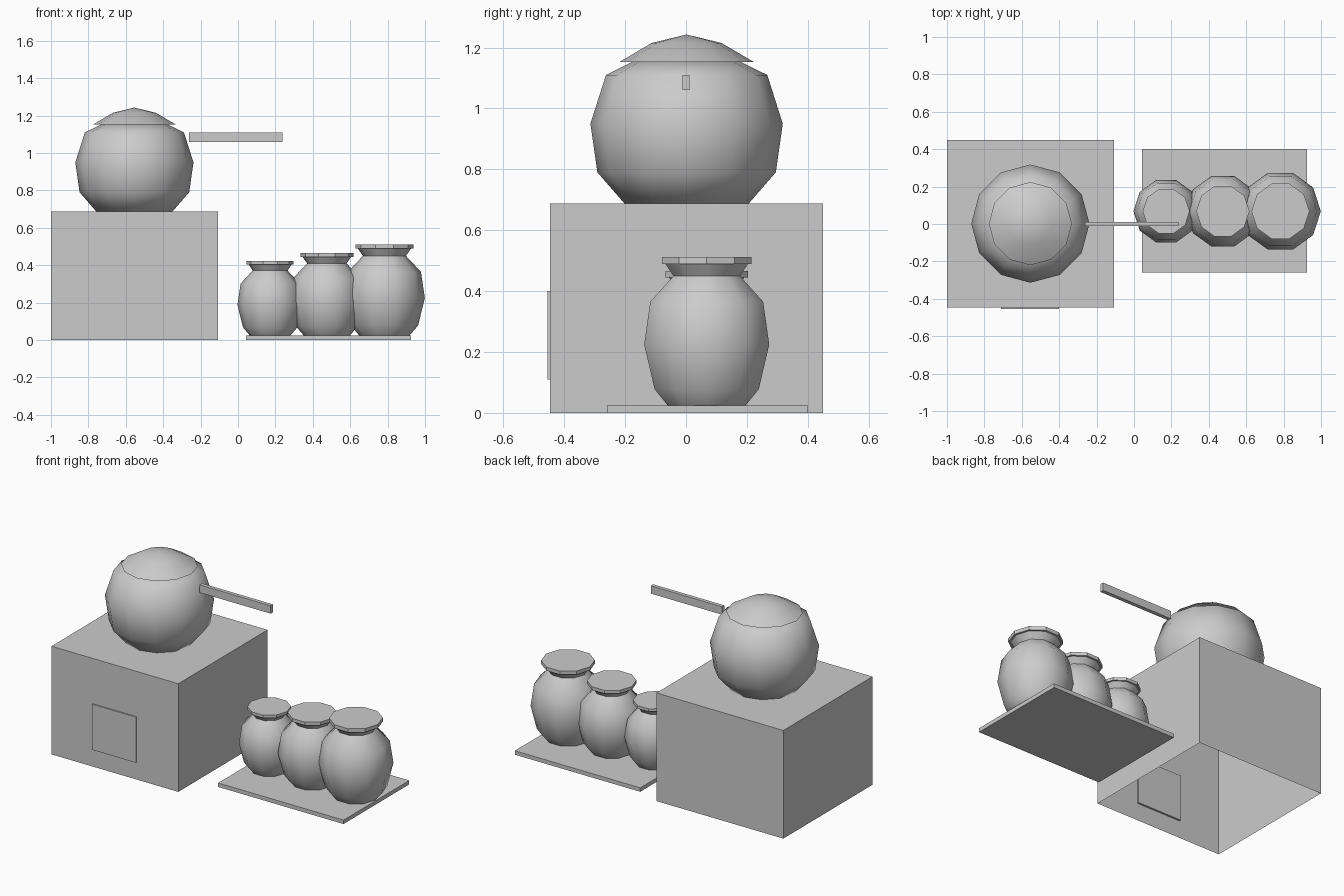
import bpy, bmesh
from math import cos, sin, pi, radians

if "Cube" in bpy.data.objects:
    bpy.data.objects.remove(bpy.data.objects["Cube"])


def finish(name, bm, smooth=None):
    bmesh.ops.recalc_face_normals(bm, faces=bm.faces)
    mesh = bpy.data.meshes.new(name)
    bm.to_mesh(mesh)
    bm.free()
    ob = bpy.data.objects.new(name, mesh)
    bpy.context.collection.objects.link(ob)
    if smooth:
        bpy.ops.object.select_all(action='DESELECT')
        ob.select_set(True)
        bpy.context.view_layer.objects.active = ob
        bpy.ops.object.shade_smooth_by_angle(angle=radians(smooth))
    return ob


def box(name, lo, hi, open_bottom=False):
    bm = bmesh.new()
    bmesh.ops.create_cube(bm, size=1)
    for v in bm.verts:
        v.co = [l + (c + 0.5) * (h - l) for c, l, h in zip(v.co, lo, hi)]
    bm.normal_update()
    if open_bottom:
        under = [f for f in bm.faces if f.normal.z < -0.9]
        bmesh.ops.delete(bm, geom=under, context='FACES_ONLY')
    return finish(name, bm)


def lathe(name, profile, sides, x, y, smooth):
    """Revolve (radius, z) pairs; both ends are capped, radius 0 makes an apex."""
    bm = bmesh.new()
    rings = []
    for r, z in profile:
        n = sides if r > 0 else 1
        rings.append([bm.verts.new((x + r * cos(2 * pi * i / sides),
                                    y + r * sin(2 * pi * i / sides), z)) for i in range(n)])
    for a, b in zip(rings, rings[1:]):
        for i in range(sides):
            j = (i + 1) % sides
            if len(b) == 1:
                bm.faces.new((a[i], a[j], b[0]))
            else:
                bm.faces.new((a[i], a[j], b[j], b[i]))
    for ring in (rings[0], rings[-1]):
        if len(ring) > 1:
            bm.faces.new(ring)
    return finish(name, bm, smooth)


# Stove body (open underneath) and its fire door
box("stove_body", (-1, -0.447, 0), (-0.107, 0.45, 0.688), open_bottom=True)
box("fire_door", (-0.71, -0.455, 0.11), (-0.40, -0.435, 0.40))

# Round cooking pot, domed lid and long handle
PX, PY = -0.554, 0.002
lathe("pot", [(0.2, 0.683), (0.293, 0.79), (0.316, 0.95), (0.265, 1.11), (0.18, 1.152)],
      12, PX, PY, 50)
lathe("pot_lid", [(0.222, 1.152), (0.115, 1.215), (0, 1.243)], 12, PX, PY, 50)
box("pot_handle", (-0.262, -0.012, 1.06), (0.238, 0.012, 1.11))

# Tray with three jars growing in size
box("tray", (0.042, -0.26, 0), (0.925, 0.4, 0.025))
BODY = [(0.135, 0), (0.18, 0.053), (0.216, 0.2), (0.195, 0.34), (0.115, 0.425), (0.142, 0.464)]
RIM = [(0.155, 0.464), (0.155, 0.487)]
jars = [("small", 0.172, 0.81, 0.816), ("medium", 0.475, 0.917, 0.905), ("large", 0.783, 1, 1)]
for size, x, wide, tall in jars:
    for part, profile in (("jar", BODY), ("jar_lid", RIM)):
        scaled = [(r * wide, 0.025 + z * tall) for r, z in profile]
        lathe(f"{size}_{part}", scaled, 10, x, 0.068, 50 if part == "jar" else 30)
